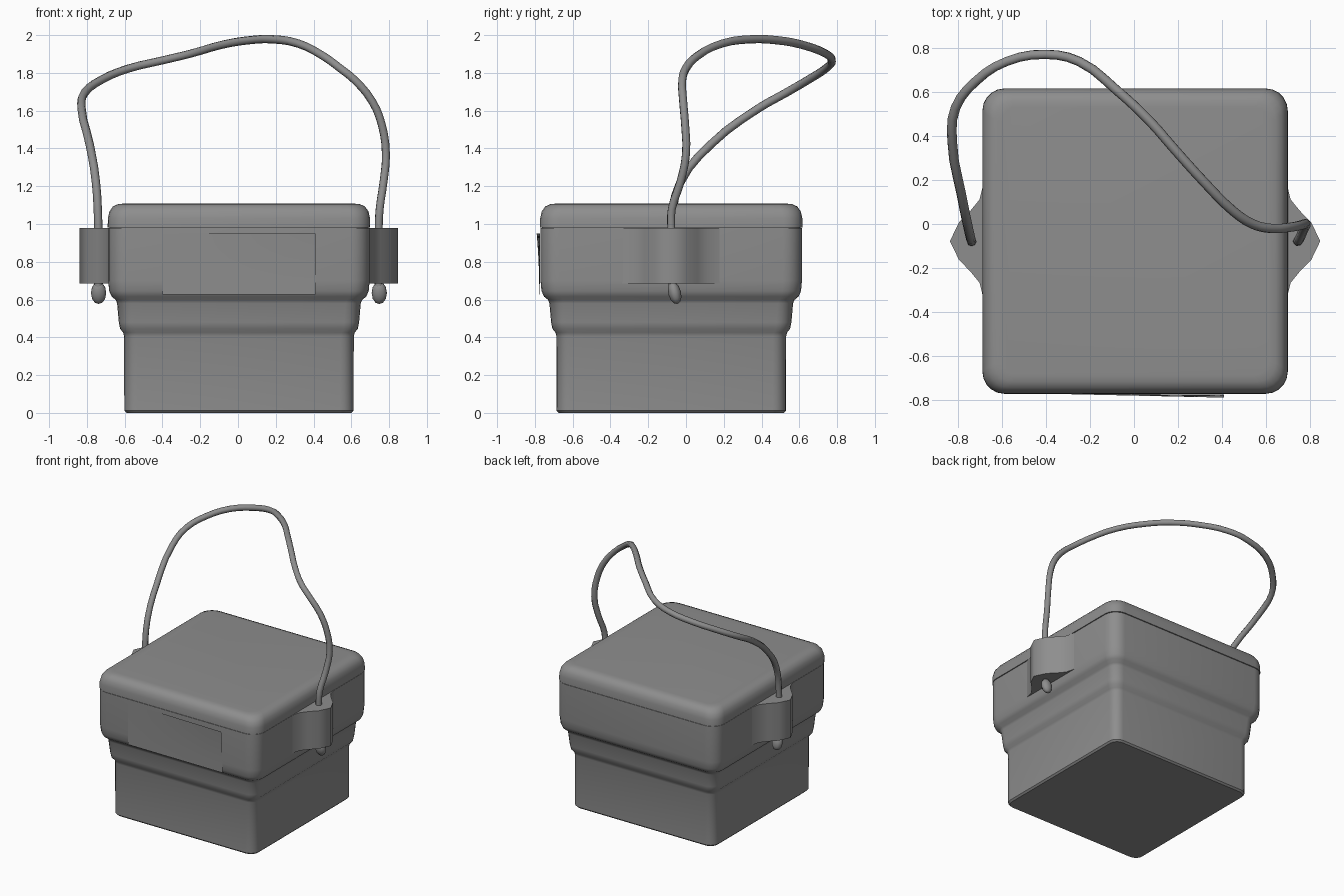
import bpy, bmesh, math

if "Cube" in bpy.data.objects:
    bpy.data.objects.remove(bpy.data.objects["Cube"])

CX, CY = 0.005, -0.078

# Dark grey plastic for every part
grey = bpy.data.materials.new("dark_grey")
grey.diffuse_color = (0.27, 0.27, 0.27, 1)
grey.use_nodes = True
grey.node_tree.nodes["Principled BSDF"].inputs["Base Color"].default_value = grey.diffuse_color


def select_only(ob):
    bpy.ops.object.select_all(action='DESELECT')
    bpy.context.view_layer.objects.active = ob
    ob.select_set(True)


def finish(name, bm, angle=35):
    bmesh.ops.recalc_face_normals(bm, faces=bm.faces)
    me = bpy.data.meshes.new(name)
    bm.to_mesh(me)
    bm.free()
    me.materials.append(grey)
    ob = bpy.data.objects.new(name, me)
    bpy.context.collection.objects.link(ob)
    select_only(ob)
    bpy.ops.object.shade_smooth_by_angle(angle=math.radians(angle))
    return ob


def rounded_loft(name, profile, seg=5):
    """Stack rounded squares given as (half width, corner radius, z)."""
    bm = bmesh.new()
    rings = []
    for h, r, z in profile:
        ring = []
        for q in range(4):
            mid = math.pi / 4 + q * math.pi / 2
            sx, sy = math.copysign(1, math.cos(mid)), math.copysign(1, math.sin(mid))
            for i in range(seg + 1):
                a = q * math.pi / 2 + i / seg * math.pi / 2
                ring.append(bm.verts.new((CX + sx * (h - r) + r * math.cos(a),
                                          CY + sy * (h - r) + r * math.sin(a), z)))
        rings.append(ring)
    n = len(rings[0])
    for a, b in zip(rings, rings[1:]):
        for i in range(n):
            bm.faces.new((a[i], a[(i + 1) % n], b[(i + 1) % n], b[i]))
    bm.faces.new(rings[0])
    bm.faces.new(rings[-1])
    return finish(name, bm, 42)


# Stepped tub with a wide rim
rounded_loft("tub", [
    (0.595, 0.06, 0.0), (0.607, 0.07, 0.012), (0.608, 0.07, 0.405),
    (0.613, 0.07, 0.425), (0.629, 0.075, 0.445), (0.636, 0.08, 0.48),
    (0.645, 0.08, 0.58), (0.652, 0.08, 0.598), (0.674, 0.09, 0.616),
    (0.687, 0.1, 0.645), (0.692, 0.1, 0.70), (0.692, 0.1, 0.978)])

# Lid with rounded upper edge
rounded_loft("lid", [
    (0.685, 0.095, 0.974), (0.685, 0.095, 0.981), (0.695, 0.1, 0.982),
    (0.694, 0.1, 1.03), (0.686, 0.1, 1.066), (0.667, 0.095, 1.093),
    (0.64, 0.085, 1.105), (0.61, 0.07, 1.108)])

# Side lugs that hold the handle
half = [(0.686, 0.28), (0.708, 0.19), (0.75, 0.138), (0.802, 0.085)]
outline = half + [(0.843, 0.0)] + [(x, -y) for x, y in reversed(half)]
outline += [(0.66, -0.28), (0.66, 0.28)]
for side, label in ((-1, "left"), (1, "right")):
    bm = bmesh.new()
    face = bm.faces.new([bm.verts.new((CX + side * x, CY + y, 0.686)) for x, y in outline])
    ext = bmesh.ops.extrude_face_region(bm, geom=[face], use_keep_orig=True)
    bmesh.ops.translate(bm, vec=(0, 0, 0.293),
                        verts=[v for v in ext["geom"] if isinstance(v, bmesh.types.BMVert)])
    finish(label + "_lug", bm, 65)

    # Knot under each lug
    bpy.ops.mesh.primitive_uv_sphere_add(segments=10, ring_count=6, radius=1,
                                         location=(CX + side * 0.743, -0.06, 0.635),
                                         rotation=(math.radians(14), 0, 0))
    knot = bpy.context.object
    knot.name = label + "_knot"
    knot.scale = (0.042, 0.034, 0.06)
    knot.data.materials.append(grey)
    bpy.ops.object.shade_smooth_by_angle(angle=math.radians(60))

# Slumped rope handle
path = [(-0.74, -0.07, 0.64), (-0.74, -0.078, 1.0), (-0.752, -0.03, 1.22),
        (-0.785, 0.13, 1.42), (-0.828, 0.38, 1.61), (-0.812, 0.53, 1.695),
        (-0.72, 0.65, 1.765), (-0.58, 0.74, 1.823), (-0.40, 0.772, 1.866),
        (-0.25, 0.74, 1.902), (-0.08, 0.61, 1.95), (0.07, 0.47, 1.974),
        (0.18, 0.345, 1.978), (0.32, 0.19, 1.955), (0.45, 0.06, 1.89),
        (0.54, 0.0, 1.825), (0.62, -0.02, 1.76), (0.71, -0.015, 1.65),
        (0.76, -0.005, 1.53), (0.783, 0.0, 1.37), (0.77, -0.03, 1.22),
        (0.75, -0.075, 1.08), (0.745, -0.078, 0.98), (0.745, -0.07, 0.64)]
cu = bpy.data.curves.new("rope_handle", 'CURVE')
cu.dimensions = '3D'
cu.bevel_depth = 0.022
cu.bevel_resolution = 2
cu.resolution_u = 3
cu.use_fill_caps = True
cu.materials.append(grey)
sp = cu.splines.new('BEZIER')
sp.bezier_points.add(len(path) - 1)
for p, co in zip(sp.bezier_points, path):
    p.co = co
    p.handle_left_type = p.handle_right_type = 'AUTO'
rope = bpy.data.objects.new("rope_handle", cu)
bpy.context.collection.objects.link(rope)
select_only(rope)
bpy.ops.object.convert(target='MESH')

# Thin front sticker with a slightly lifted upper right corner
bm = bmesh.new()
N = 6
grid = [[None] * (N + 1) for _ in range(N + 1)]
for i in range(N + 1):
    for j in range(N + 1):
        u, v = i / N, j / N
        y = -0.7725 - 0.004 * u - 0.014 * u * v * v
        grid[i][j] = bm.verts.new((-0.4 + 0.81 * u, y, 0.628 + 0.322 * v))
for i in range(N):
    for j in range(N):
        bm.faces.new((grid[i][j], grid[i + 1][j], grid[i + 1][j + 1], grid[i][j + 1]))
finish("front_sticker", bm)
